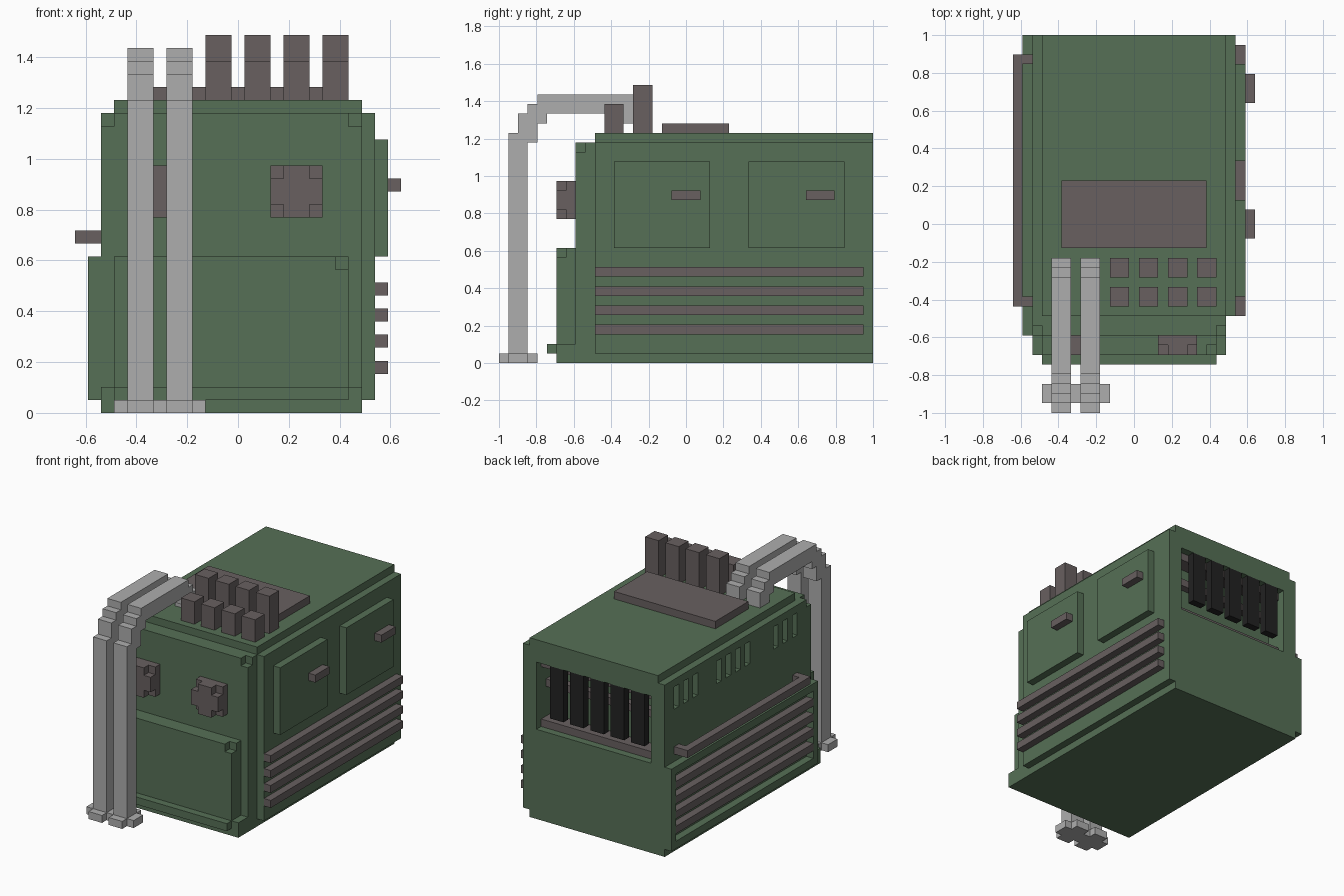
import bpy
import bmesh
from mathutils import Vector

if "Cube" in bpy.data.objects:
    bpy.data.objects.remove(bpy.data.objects["Cube"])

U = 2 / 39  # size of one block


def material(name, rgb):
    m = bpy.data.materials.new(name)
    m.use_nodes = True
    m.diffuse_color = (*rgb, 1)
    m.node_tree.nodes["Principled BSDF"].inputs["Base Color"].default_value = (*rgb, 1)
    return m


GREEN = material("housing green", (0.093, 0.162, 0.093))
BROWN = material("fitting brown grey", (0.138, 0.117, 0.117))
GREY = material("pipe light grey", (0.42, 0.42, 0.42))
BLACK = material("fin black", (0.016, 0.016, 0.016))


def place(x, y, z):
    return Vector(((x - 12.5) * U, (y - 19.5) * U, z * U))


def finish(name, bm, mat):
    bmesh.ops.recalc_face_normals(bm, faces=bm.faces)
    me = bpy.data.meshes.new(name)
    bm.to_mesh(me)
    bm.free()
    ob = bpy.data.objects.new(name, me)
    bpy.context.collection.objects.link(ob)
    me.materials.append(mat)
    return ob


def boxes(name, mat, *specs):
    """Each spec is (x range, y range, z range) in blocks."""
    bm = bmesh.new()
    for xr, yr, zr in specs:
        for v in bmesh.ops.create_cube(bm, size=1)["verts"]:
            v.co = place(*(r[c > 0] for r, c in zip((xr, yr, zr), v.co)))
    return finish(name, bm, mat)


def profile(name, mat, points, x0, x1):
    """Extrude a side outline of (y, z) points across x."""
    bm = bmesh.new()
    face = bm.faces.new([bm.verts.new(place(x0, y, z)) for y, z in points])
    ext = bmesh.ops.extrude_face_region(bm, geom=[face])["geom"]
    for v in ext:
        if isinstance(v, bmesh.types.BMVert):
            v.co.x += (x1 - x0) * U
    return finish(name, bm, mat)


# Housing core with side slots and a rear bay cut into it
core = boxes("housing_core", GREEN, ((2, 23), (10, 39), (1, 23)))
slots = [((1, 3), (y, y + 1), (19, 22))
         for y in (36, 34, 32, 27, 25, 23, 21, 15, 13, 11)]
cutter = boxes("bay_cutter", GREEN, ((4, 21), (36, 40), (12, 21)), *slots)
cutter.hide_render = True
mod = core.modifiers.new("cut", "BOOLEAN")
mod.operation = "DIFFERENCE"
mod.solver = "EXACT"
mod.object = cutter
bpy.context.view_layer.update()
cut_mesh = bpy.data.meshes.new_from_object(
    core.evaluated_get(bpy.context.evaluated_depsgraph_get()))
core.modifiers.clear()
core.data = cut_mesh
bpy.data.objects.remove(cutter)

boxes("roof_slab", GREEN, ((3, 22), (10, 39), (23, 24)))
boxes("base_plinth", GREEN, ((2, 22), (6, 39), (0, 1)))

# Front panels with notched upper corners
boxes("upper_front_panel", GREEN,
      ((2, 22), (9, 10), (1, 23)),
      ((2, 22), (8, 9), (1, 22)),
      ((3, 21), (8, 9), (22, 23)))
boxes("lower_front_panel", GREEN,
      ((3, 21), (7, 8), (1, 12)),
      ((3, 21), (6, 7), (1, 11)),
      ((3, 20), (6, 7), (11, 12)))
boxes("front_sill", GREEN, ((2, 22), (6, 8), (1, 2)), ((3, 21), (5, 6), (1, 2)))

# Front knobs: square back plate with a cross-shaped face
for side, x in (("right", 5), ("left", 15)):
    boxes(side + "_knob", BROWN,
          ((x, x + 4), (7, 8), (15, 19)),
          ((x + 1, x + 3), (6, 7), (15, 19)),
          ((x, x + 4), (6, 7), (16, 18)))

# Side doors and handles
for i, y in enumerate((12, 26), 1):
    boxes(f"door_{i}", GREEN, ((23, 24), (y, y + 10), (12, 21)))
    boxes(f"door_handle_{i}", BROWN, ((24, 25), (y + 6, y + 9), (17, 18)))

# Louvre slats on both sides
for i, z in enumerate((3, 5, 7, 9), 1):
    boxes(f"left_slat_{i}", BROWN, ((23, 24), (10, 38), (z, z + 1)))
    boxes(f"right_slat_{i}", BROWN, ((1, 2), (9, 38), (z, z + 1)))

# Frame around the right-hand slats
boxes("slat_frame", GREEN,
      ((1, 2), (8, 39), (1, 2)), ((1, 2), (8, 39), (11, 12)),
      ((1, 2), (8, 9), (2, 11)), ((1, 2), (38, 39), (2, 11)))

# Hand rail
boxes("hand_rail", BROWN,
      ((0, 1), (11, 37), (13, 14)),
      ((1, 2), (11, 12), (13, 14)), ((1, 2), (36, 37), (13, 14)))

# Rear bay: rails and hanging fins
boxes("bay_rails", BROWN, *[((4, 21), yr, (z, z + 1)) for yr, z in
                            (((36, 38), 12), ((36, 37), 17), ((36, 38), 20))])
for i in range(5):
    x = 5 + 3 * i
    boxes(f"fin_{i + 1}", BLACK, ((x, x + 2), (38, 39), (14, 21)))

# Roof hatch and two rows of exhaust stacks
boxes("roof_hatch", BROWN, ((5, 20), (17, 24), (24, 25)))
for i in range(4):
    x = 10 + 3 * i
    boxes(f"short_stack_{i + 1}", BROWN, ((x, x + 2), (11, 13), (24, 27)))
    boxes(f"tall_stack_{i + 1}", BROWN, ((x, x + 2), (14, 16), (24, 29)))

# Stepped pipes from the ground over to the roof
PIPE = [(1, 0), (1, 24), (2, 24), (2, 26), (3, 26), (3, 27), (4, 27), (4, 28),
        (14, 28), (14, 27), (15, 27), (15, 26), (16, 26), (16, 24), (14, 24),
        (14, 25), (13, 25), (13, 26), (5, 26), (5, 25), (4, 25), (4, 23),
        (3, 23), (3, 0)]
for i, x in enumerate((4, 7), 1):
    profile(f"pipe_{i}", GREY, PIPE, x, x + 2)
boxes("pipe_feet", GREY, ((3, 10), (1, 3), (0, 1)),
      ((4, 6), (0, 4), (0, 1)), ((7, 9), (0, 4), (0, 1)))
